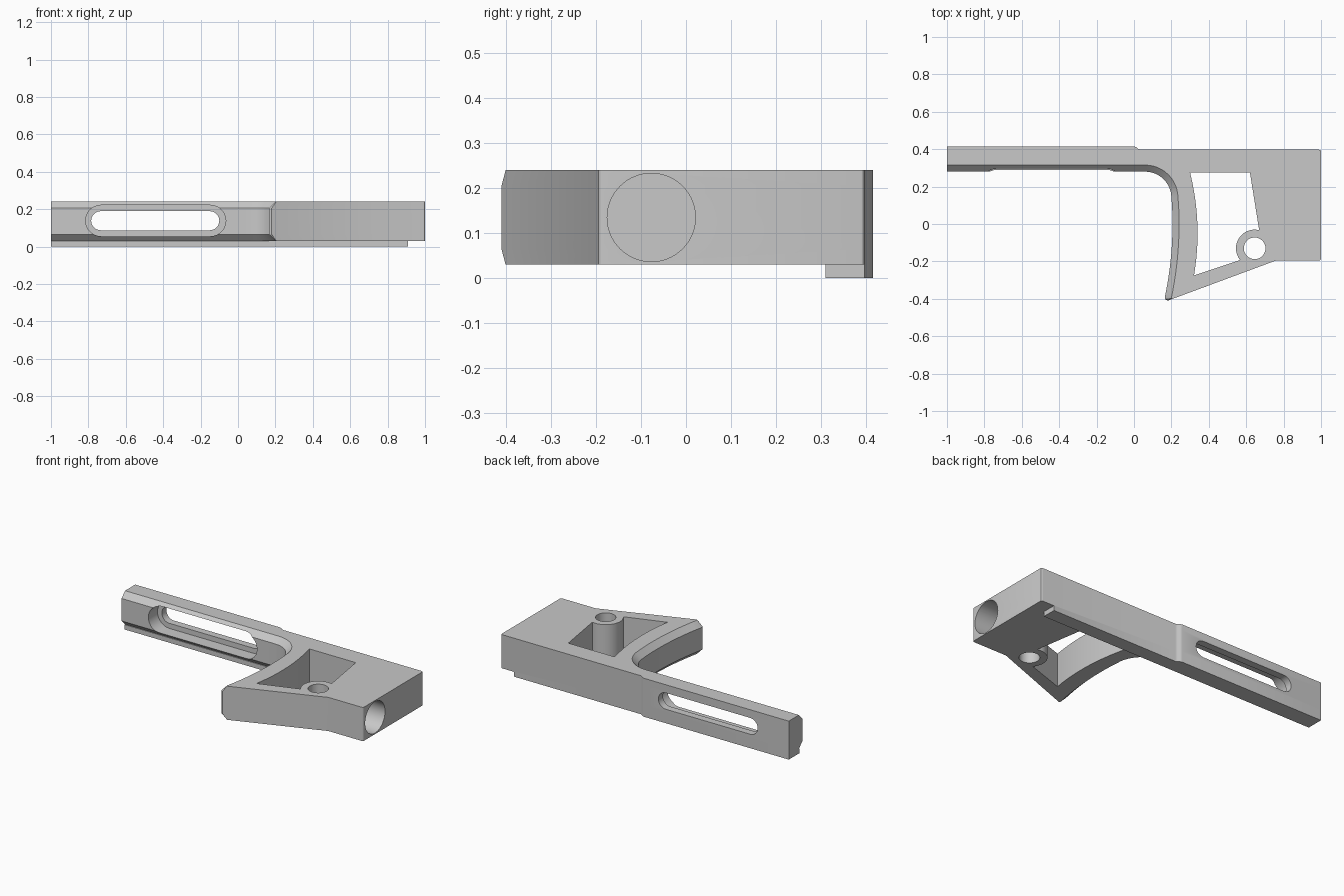
import bpy, bmesh, math
from mathutils import Vector, Matrix

cube = bpy.data.objects.get("Cube")
if cube:
    bpy.data.objects.remove(cube, do_unlink=True)

grey = bpy.data.materials.new("plain grey")
grey.use_nodes = True
colour = (0.58, 0.58, 0.58, 1)
grey.diffuse_color = colour
grey.node_tree.nodes["Principled BSDF"].inputs["Base Color"].default_value = colour


def arc(cx, cy, r, a0, a1, n):
    """Points on a circular arc, angles in degrees."""
    angles = [math.radians(a0 + (a1 - a0) * i / n) for i in range(n + 1)]
    return [Vector((cx + r * math.cos(a), cy + r * math.sin(a))) for a in angles]


def loft(name, layers, matrix=Matrix()):
    """Solid through (outline, height) layers with equal point counts."""
    bm = bmesh.new()
    rings = [[bm.verts.new((p[0], p[1], z)) for p in pts] for pts, z in layers]
    for lower, upper in zip(rings, rings[1:]):
        for i in range(len(lower)):
            bm.faces.new((lower[i - 1], lower[i], upper[i], upper[i - 1]))
    bm.faces.new(rings[0][::-1])
    bm.faces.new(rings[-1])
    bmesh.ops.recalc_face_normals(bm, faces=bm.faces)
    bmesh.ops.transform(bm, matrix=matrix, verts=bm.verts)
    bmesh.ops.recalc_face_normals(bm, faces=bm.faces)
    mesh = bpy.data.meshes.new(name)
    bm.to_mesh(mesh)
    bm.free()
    mesh.materials.append(grey)
    obj = bpy.data.objects.new(name, mesh)
    bpy.context.collection.objects.link(obj)
    return obj


def combine(target, tool, operation):
    mod = target.modifiers.new(tool.name, 'BOOLEAN')
    mod.object, mod.operation, mod.solver = tool, operation, 'EXACT'
    bpy.context.view_layer.objects.active = target
    bpy.ops.object.modifier_apply(modifier=mod.name)
    bpy.data.objects.remove(tool, do_unlink=True)


# Plate outline: chamfered inner side of the arm, fillet and curved grip
CH = 0.035
grip_y = [0.14 - 0.525 * i / 14 for i in range(1, 15)]
inner = [Vector((-1, 0.28))] + arc(0.06, 0.14, 0.14, 90, 0, 12)
inner += [Vector((0.206 - 0.27 * y * y, y)) for y in grip_y]
inset = []
for i, p in enumerate(inner):
    t = (inner[min(i + 1, len(inner) - 1)] - inner[max(i - 1, 0)]).normalized()
    inset.append(p + CH * Vector((-t.y, t.x)))
inset[0] = Vector((-1, 0.28 + CH))
tip = [(0.167, -0.403), (0.18, -0.41)]
tip_inset = [(0.2015, -0.398), (0.205, -0.4007)]

# Remaining outline: sloped front, square end, stepped back edge
step = [(0.035, 0.397), (0.022, 0.402), (0.012, 0.411), (0, 0.415), (-1, 0.415)]
rest = [(0.76, -0.195)] + arc(0.99, -0.185, 0.01, -90, 0, 3)
rest += arc(0.99, 0.387, 0.01, 0, 90, 3) + step
full, small = inner + tip + rest, inset + tip_inset + rest
Z0, Z1 = 0.03, 0.24
body = loft("stabilizer_grip", [(small, Z0), (full, Z0 + CH), (full, Z1 - CH), (small, Z1)])

# Rail under the back edge
rail = [(-1, 0.31), (0.91, 0.31), (0.91, 0.397)] + step
combine(body, loft("bottom_rail", [(rail, 0), (rail, Z0)]), 'UNION')

# Window through the grip, wrapping around the pin boss
window = [(0.30, 0.275), (0.62, 0.275)] + arc(0.645, -0.13, 0.1, 76, 219, 16)
window += [(0.34 - 0.38 * (y + 0.05) ** 2, y) for y in [-0.275 + 0.05 * i for i in range(11)]]
combine(body, loft("window_cutter", [(window, -0.1), (window, 0.4)]), 'DIFFERENCE')

# Pin hole
pin = arc(0.645, -0.13, 0.058, 0, 348.75, 31)
combine(body, loft("pin_cutter", [(pin, -0.1), (pin, 0.4)]), 'DIFFERENCE')


# Arm slot: wide recess from the front, narrower slot right through
def slot(name, x0, x1, r, y0, y1):
    pts = arc(x0 + r, 0.138, r, 90, 270, 14) + arc(x1 - r, 0.138, r, -90, 90, 14)
    turn = Matrix.Rotation(math.pi / 2, 4, 'X')
    return loft(name, [(pts, -y0), (pts, -y1)], turn)


combine(body, slot("recess_cutter", -0.815, -0.065, 0.083, 0.2, 0.37), 'DIFFERENCE')
combine(body, slot("slot_cutter", -0.785, -0.1, 0.051, 0.2, 0.5), 'DIFFERENCE')

# Blind bore in the square end
bore = arc(0, 0, 0.098, 0, 354.375, 63)
place = Matrix.Translation((0, -0.077, 0.135)) @ Matrix.Rotation(math.pi / 2, 4, 'Y')
combine(body, loft("bore_cutter", [(bore, 0.77), (bore, 1.1)], place), 'DIFFERENCE')

# Smooth curves, crisp edges
bpy.ops.object.select_all(action='DESELECT')
body.select_set(True)
bpy.context.view_layer.objects.active = body
bpy.ops.object.shade_smooth_by_angle(angle=math.radians(30))
